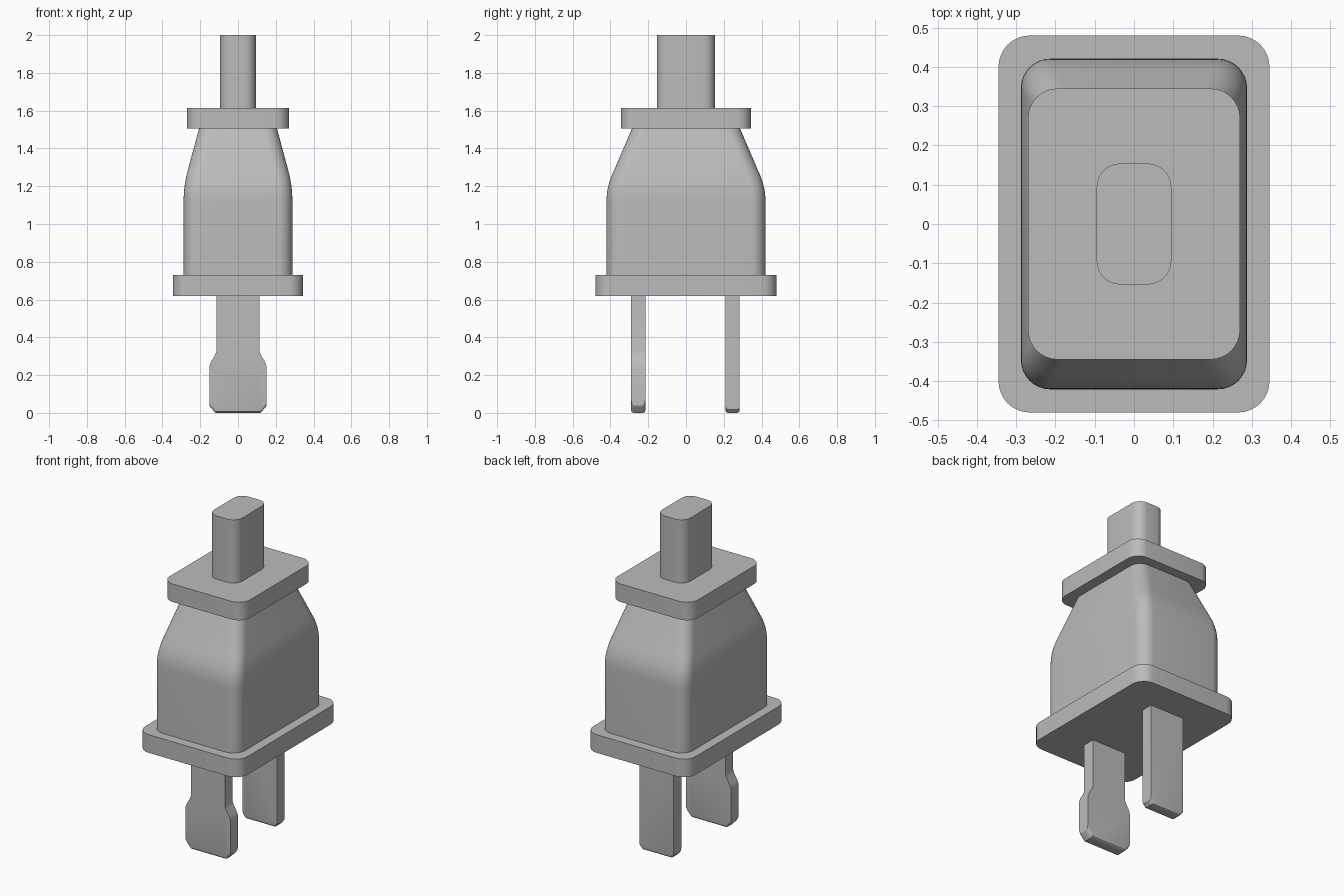
import bpy, bmesh, math

if "Cube" in bpy.data.objects:
    bpy.data.objects.remove(bpy.data.objects["Cube"])

grey = bpy.data.materials.new("plain_grey")
grey.diffuse_color = (0.5, 0.5, 0.5, 1)
grey.use_nodes = True
grey.node_tree.nodes["Principled BSDF"].inputs["Base Color"].default_value = grey.diffuse_color


def finish(name, bm, angle=30):
    bmesh.ops.recalc_face_normals(bm, faces=bm.faces)
    me = bpy.data.meshes.new(name)
    bm.to_mesh(me)
    bm.free()
    me.materials.append(grey)
    ob = bpy.data.objects.new(name, me)
    bpy.context.collection.objects.link(ob)
    bpy.ops.object.select_all(action='DESELECT')
    ob.select_set(True)
    bpy.context.view_layer.objects.active = ob
    bpy.ops.object.shade_smooth_by_angle(angle=math.radians(angle))
    return ob


def rounded_rect(hx, hy, r, seg=8):
    """Outline of a rounded rectangle, counter-clockwise."""
    pts = []
    for k, (sx, sy) in enumerate([(1, 1), (-1, 1), (-1, -1), (1, -1)]):
        for i in range(seg + 1):
            a = math.pi / 2 * (k + i / seg)
            pts.append((sx * (hx - r) + r * math.cos(a),
                        sy * (hy - r) + r * math.sin(a)))
    return pts


def loft(name, sections):
    """Skin rounded-rectangle sections (z, half x, half y, radius)."""
    bm = bmesh.new()
    rings = [[bm.verts.new((x, y, z)) for x, y in rounded_rect(hx, hy, r)]
             for z, hx, hy, r in sections]
    n = len(rings[0])
    for a, b in zip(rings, rings[1:]):
        for i in range(n):
            j = (i + 1) % n
            bm.faces.new((a[i], a[j], b[j], b[i]))
    bm.faces.new(rings[0][::-1])
    bm.faces.new(rings[-1])
    return finish(name, bm)


def prong(name, half_outline, y, thick=0.075):
    """Flat blade from a mirrored (x, z) outline, with softened tip edges."""
    outline = half_outline + [(-x, z) for x, z in reversed(half_outline)]
    bm = bmesh.new()
    face = bm.faces.new([bm.verts.new((x, y - thick / 2, z)) for x, z in outline])
    ext = bmesh.ops.extrude_face_region(bm, geom=[face])
    bmesh.ops.translate(bm, vec=(0, thick, 0),
                        verts=[v for v in ext["geom"] if isinstance(v, bmesh.types.BMVert)])
    tip = [e for e in bm.edges if all(v.co.z < 0.05 for v in e.verts)
           and abs(e.verts[0].co.y - e.verts[1].co.y) < 1e-5]
    bmesh.ops.bevel(bm, geom=tip, offset=0.014, segments=3, profile=0.5, affect='EDGES')
    return finish(name, bm)


# Flanges and cable stub
loft("base_flange", [(0.62, 0.345, 0.48, 0.08), (0.73, 0.345, 0.48, 0.08)])
loft("top_collar", [(1.505, 0.27, 0.345, 0.075), (1.615, 0.27, 0.345, 0.075)])
loft("cable_stub", [(1.60, 0.095, 0.154, 0.06), (2.0, 0.095, 0.154, 0.06)])

# Body: straight walls easing into a tapered shoulder
body = [(0.72, 0.288, 0.421, 0.075), (1.12, 0.288, 0.421, 0.075)]
for i in range(1, 9):
    t = i / 8
    ease = t * t
    body.append((1.12 + 0.17 * t, 0.288 - 0.0235 * ease, 0.421 - 0.0425 * ease, 0.075))
body.append((1.51, 0.205, 0.284, 0.07))
loft("plug_body", body)

# Contact blades
prong("wide_prong", [(0.115, 0.63), (0.115, 0.325), (0.122, 0.305), (0.143, 0.27),
                     (0.152, 0.245), (0.152, 0.04), (0.146, 0.03), (0.118, 0.0)], -0.253)
prong("straight_prong", [(0.115, 0.63), (0.115, 0.018), (0.098, 0.0)], 0.247)
